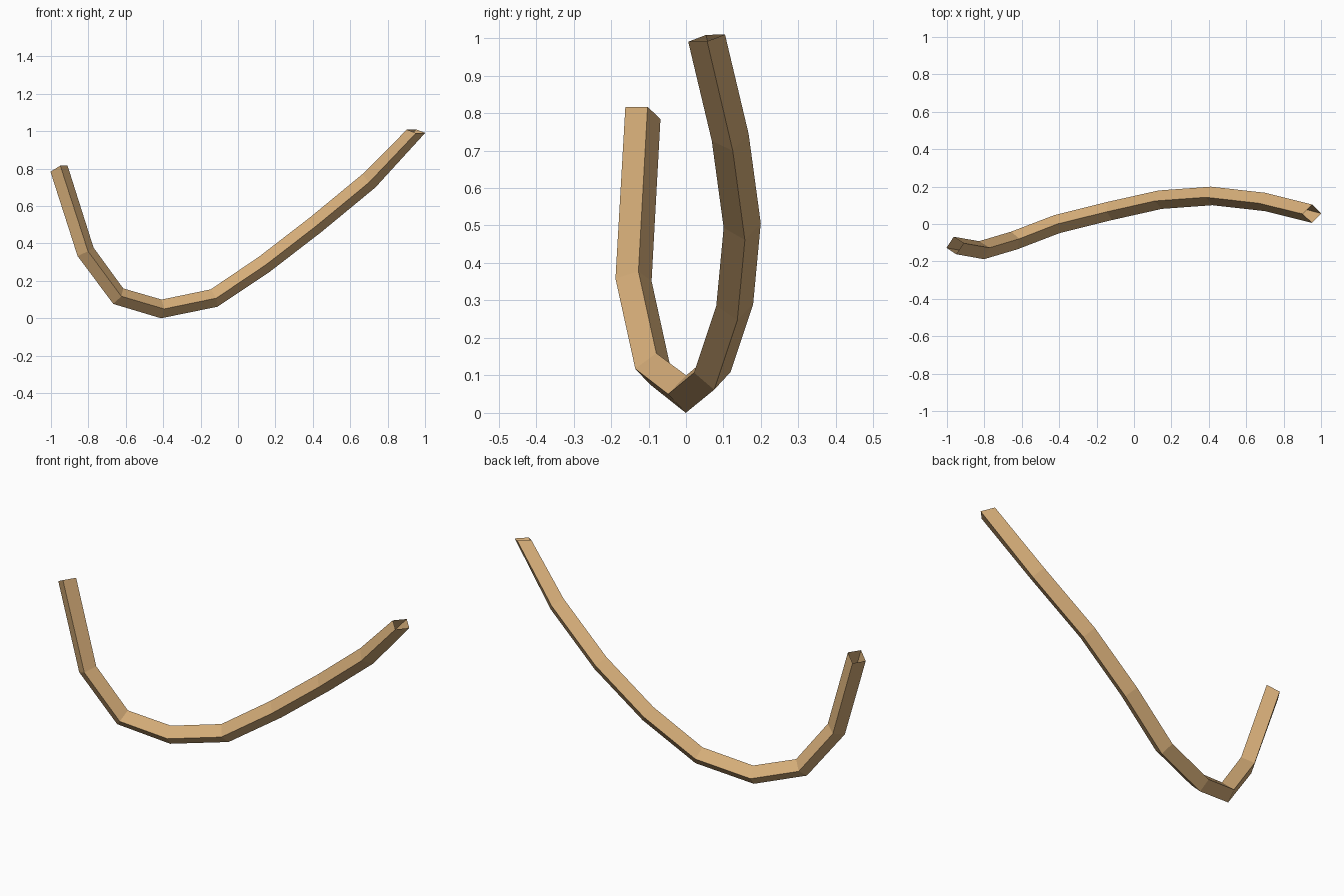
import bpy, bmesh
from mathutils import Vector

if "Cube" in bpy.data.objects:
    bpy.data.objects.remove(bpy.data.objects["Cube"])

# centre line of the bent strip, left end to right end
PATH = [Vector(p) for p in [
    (-0.957, -0.115, 0.80), (-0.815, -0.14, 0.355), (-0.64, -0.088, 0.118),
    (-0.41, 0.0, 0.05), (-0.128, 0.07, 0.108), (0.14, 0.13, 0.288),
    (0.415, 0.15, 0.50), (0.70, 0.118, 0.735), (0.952, 0.055, 1.0)]]
RADIUS = 0.05
START_DIR = Vector((0.4, -0.25, -0.9)).normalized()   # open ends are cut steeply
END_DIR = Vector((0.18, -0.2, 1.0)).normalized()

# ring directions: bisectors inside, fixed at the ends
dirs = [START_DIR]
for a, b, c in zip(PATH, PATH[1:], PATH[2:]):
    dirs.append(((b - a).normalized() + (c - b).normalized()).normalized())
dirs.append(END_DIR)

# carry the "up" corner along the path without twist, starting at the lowest ring
LOW = 3
ups = [None] * len(PATH)
z = Vector((0, 0, 1))
ups[LOW] = (z - dirs[LOW] * z.dot(dirs[LOW])).normalized()
for step, stop in ((1, len(PATH)), (-1, -1)):
    for i in range(LOW + step, stop, step):
        ups[i] = dirs[i - step].rotation_difference(dirs[i]) @ ups[i - step]

# four-sided open tube
bm = bmesh.new()
rings = []
for p, d, u in zip(PATH, dirs, ups):
    s = d.cross(u).normalized()
    rings.append([bm.verts.new(p + v * RADIUS) for v in (u, s, -u, -s)])
for r0, r1 in zip(rings, rings[1:]):
    for k in range(4):
        j = (k + 1) % 4
        # corners run clockwise seen along the path, so this order faces outward
        bm.faces.new((r0[k], r0[j], r1[j], r1[k]))
bmesh.ops.recalc_face_normals(bm, faces=bm.faces)
top = max(bm.faces, key=lambda f: f.normal.z if abs(f.calc_center_median().x + 0.27) < 0.1 else -2)
ref = (PATH[LOW] + PATH[LOW + 1]) / 2
if top.normal.dot(top.calc_center_median() - ref) < 0:
    bmesh.ops.reverse_faces(bm, faces=bm.faces)

mesh = bpy.data.meshes.new("bent_strip")
bm.to_mesh(mesh)
bm.free()
mat = bpy.data.materials.new("light tan")
mat.diffuse_color = (0.67, 0.42, 0.19, 1)
mat.use_nodes = True
mat.node_tree.nodes["Principled BSDF"].inputs["Base Color"].default_value = mat.diffuse_color
mesh.materials.append(mat)
bpy.context.collection.objects.link(bpy.data.objects.new("bent_strip", mesh))
